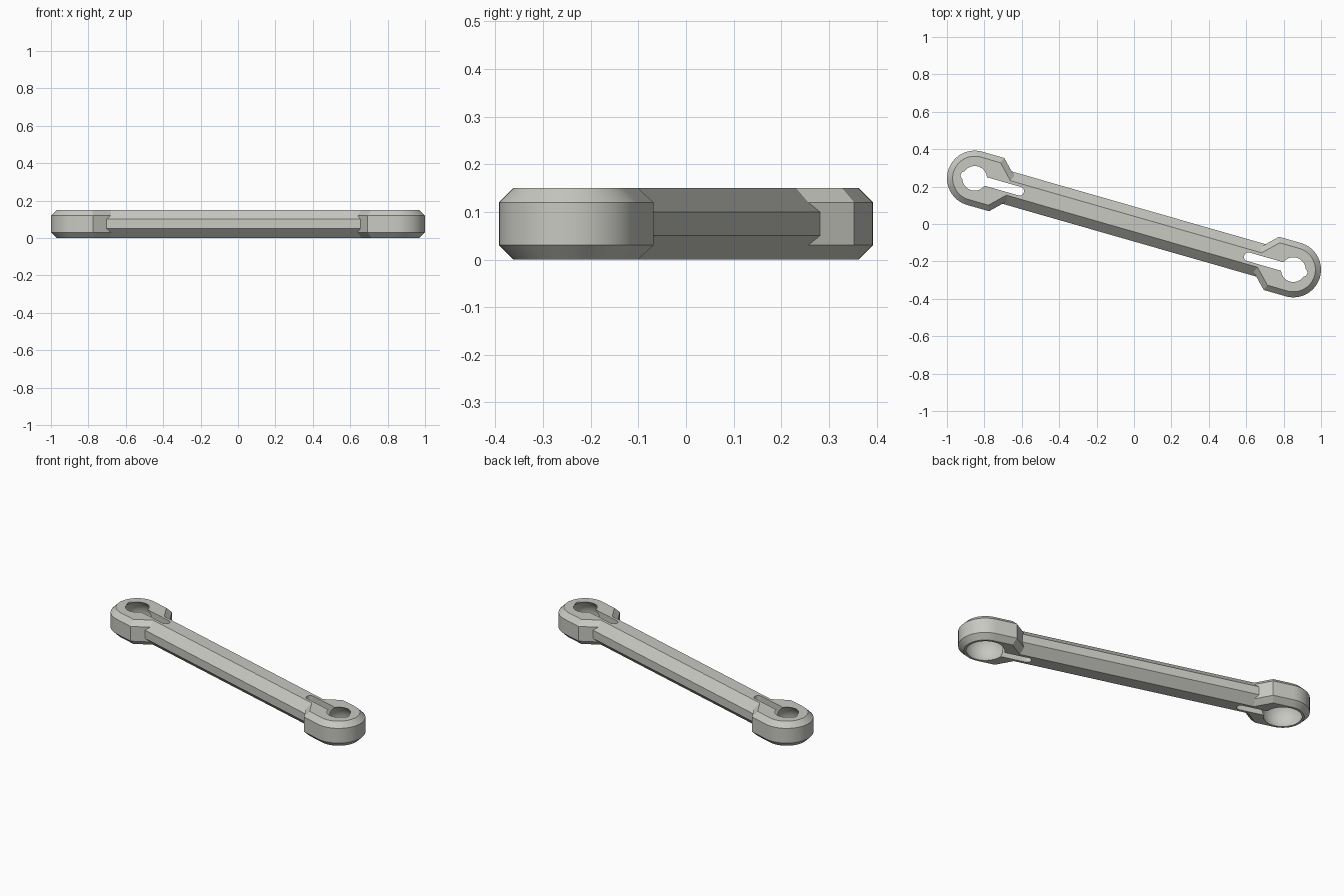
import bpy, bmesh, math
from mathutils import Matrix, Vector

if "Cube" in bpy.data.objects:
    bpy.data.objects.remove(bpy.data.objects["Cube"])

ANGLE = math.radians(-16)   # lie of the arm across the ground plane
REACH = 0.886               # centre of arm to centre of each socket
RADIUS = 0.148              # outer radius of each socket head
HEIGHT = 0.15

metal = bpy.data.materials.new("light_grey_metal")
metal.diffuse_color = (0.58, 0.58, 0.54, 1)
metal.use_nodes = True
metal.node_tree.nodes["Principled BSDF"].inputs["Base Color"].default_value = metal.diffuse_color


def loft(name, rings, matrix):
    """Skin a stack of matching closed rings and cap both ends."""
    bm = bmesh.new()
    loops = [[bm.verts.new(p) for p in ring] for ring in rings]
    n = len(loops[0])
    for a, b in zip(loops, loops[1:]):
        for i in range(n):
            j = (i + 1) % n
            bm.faces.new((a[i], a[j], b[j], b[i]))
    bm.faces.new(loops[0])
    bm.faces.new(loops[-1])
    bmesh.ops.recalc_face_normals(bm, faces=bm.faces)
    bm.transform(matrix)
    mesh = bpy.data.meshes.new(name)
    bm.to_mesh(mesh)
    bm.free()
    mesh.materials.append(metal)
    obj = bpy.data.objects.new(name, mesh)
    bpy.context.collection.objects.link(obj)
    return obj


def head_outline(inset):
    """Round nose with straight cheeks and 45 degree shoulders."""
    r = RADIUS - inset
    pts = [(r * math.cos(t), r * math.sin(t))
           for t in (math.pi / 2 + math.pi * i / 40 for i in range(41))]
    diag = 0.270 - inset * math.sqrt(2)      # shoulder line: u + v = diag
    return pts + [(diag - r, -r), (diag - 0.02, -0.02),
                  (diag - 0.02, 0.02), (diag - r, r)]


def boolean(target, tool, operation):
    mod = target.modifiers.new(operation.lower(), 'BOOLEAN')
    mod.operation = operation
    mod.solver = 'EXACT'
    mod.object = tool
    bpy.context.view_layer.objects.active = target
    bpy.ops.object.modifier_apply(modifier=mod.name)
    bpy.data.objects.remove(tool)


turn = Matrix.Rotation(ANGLE, 4, 'Z')

# Octagonal bar running along the arm
section = [(-0.04, 0), (0.04, 0), (0.09, 0.05), (0.09, 0.10),
           (0.04, HEIGHT), (-0.04, HEIGHT), (-0.09, 0.10), (-0.09, 0.05)]
end = REACH - 0.13
link = loft("link_arm", [[(x, y, z) for y, z in section] for x in (-end, end)], turn)

# Frames at the two ends, local x pointing toward the middle of the arm
frames = [turn @ Matrix.Rotation(a, 4, 'Z') @ Matrix.Translation((-REACH, 0, 0))
          for a in (0, math.pi)]

# Chamfered socket heads
for frame in frames:
    levels = ((0, 0.03), (0.03, 0), (0.12, 0), (HEIGHT, 0.03))
    head = loft("socket_head", [[(x, y, z) for x, y in head_outline(inset)]
                                for z, inset in levels], frame)
    boolean(link, head, 'UNION')

# Ball sockets, open wide below and narrow above, with a relief slot
for frame in frames:
    rings = []
    for i in range(1, 24):
        t = math.pi * i / 24
        r, z = 0.1175 * math.sin(t), 0.053 - 0.1175 * math.cos(t)
        rings.append([(r * math.cos(a), r * math.sin(a), z)
                      for a in (math.tau * k / 48 for k in range(48))])
    boolean(link, loft("ball_cutter", rings, frame), 'DIFFERENCE')

    half = 0.0235
    slot = [(cx + half * math.cos(a0 + math.pi * k / 10),
             half * math.sin(a0 + math.pi * k / 10))
            for cx, a0 in ((0.25, -math.pi / 2), (-0.054, math.pi / 2))
            for k in range(11)]
    cutter = loft("slot_cutter", [[(x, y, z) for x, y in slot]
                                  for z in (-0.1, 0.3)], frame)
    boolean(link, cutter, 'DIFFERENCE')

# Smooth curved walls, keep chamfers crisp
link.select_set(True)
bpy.context.view_layer.objects.active = link
bpy.ops.object.shade_smooth_by_angle(angle=math.radians(25))
